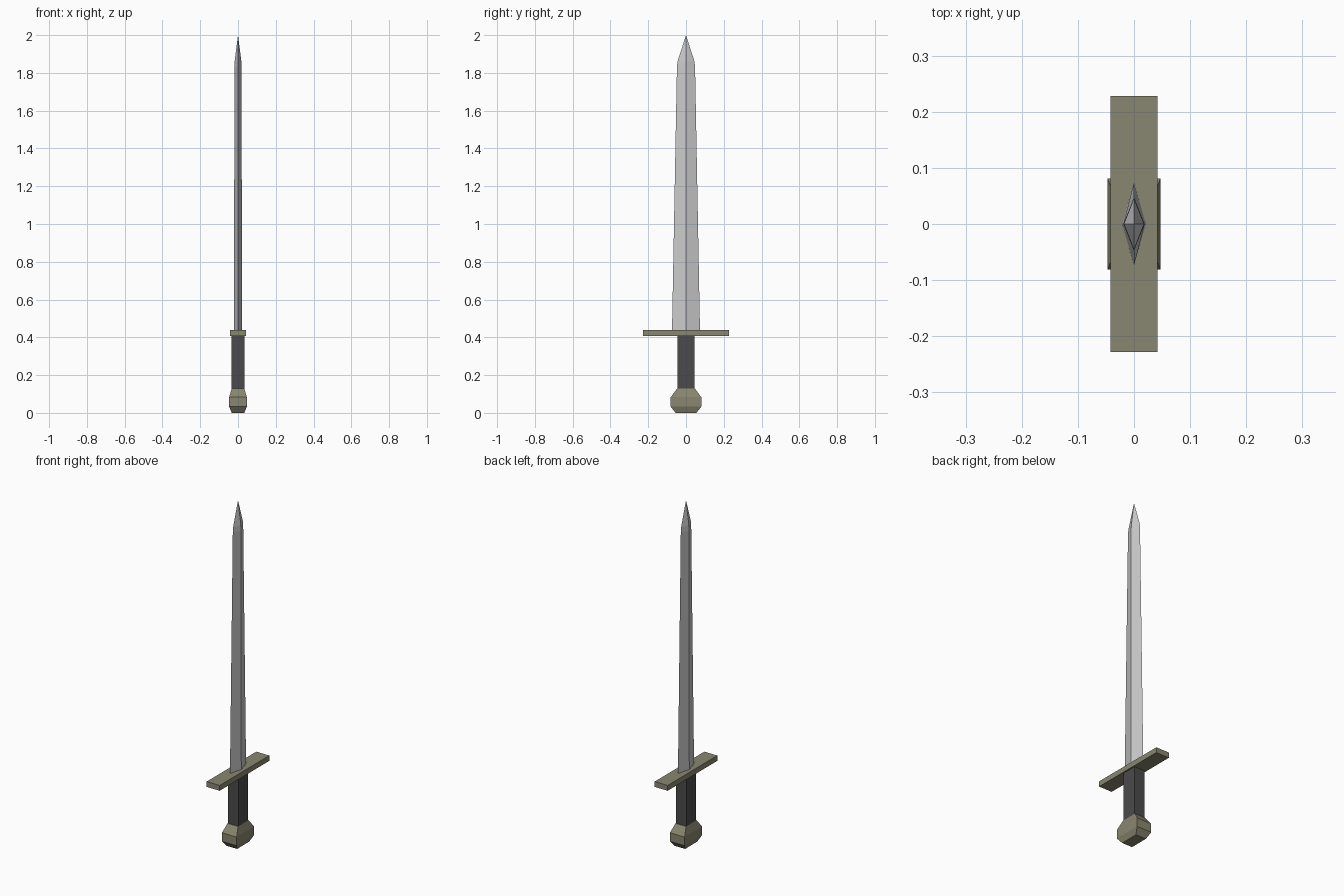
import bpy, bmesh

if "Cube" in bpy.data.objects:
    bpy.data.objects.remove(bpy.data.objects["Cube"])


def material(name, rgb):
    m = bpy.data.materials.new(name)
    m.diffuse_color = (*rgb, 1)
    m.use_nodes = True
    m.node_tree.nodes["Principled BSDF"].inputs["Base Color"].default_value = m.diffuse_color
    return m


def loft(name, sections, mat=None):
    """Flat-faced solid through stacked rings; a single-point ring makes a tip."""
    bm = bmesh.new()
    rings = [[bm.verts.new(p) for p in ring] for ring in sections]
    for a, b in zip(rings, rings[1:]):
        for i in range(len(a)):
            j = (i + 1) % len(a)
            top = [b[0]] if len(b) == 1 else [b[j], b[i]]
            bm.faces.new([a[i], a[j]] + top)
    for end in (rings[0], rings[-1]):
        if len(end) > 2:
            bm.faces.new(end)
    bmesh.ops.recalc_face_normals(bm, faces=bm.faces)
    mesh = bpy.data.meshes.new(name)
    bm.to_mesh(mesh)
    bm.free()
    obj = bpy.data.objects.new(name, mesh)
    bpy.context.collection.objects.link(obj)
    if mat:
        mesh.materials.append(mat)
    return obj


def rect(x, y, z):
    return [(-x, -y, z), (x, -y, z), (x, y, z), (-x, y, z)]


def diamond(x, y, z):
    return [(x, 0, z), (0, y, z), (-x, 0, z), (0, -y, z)]


bronze = material("dull_bronze", (0.25, 0.24, 0.16))
leather = material("dark_leather", (0.07, 0.07, 0.07))

# Pommel: rectangular block bevelled at both ends
loft("pommel", [rect(0.033, 0.055, 0), rect(0.047, 0.081, 0.033),
                rect(0.047, 0.081, 0.083), rect(0.034, 0.048, 0.128)], bronze)

# Grip
loft("grip", [rect(0.034, 0.045, 0.125), rect(0.034, 0.045, 0.407)], leather)

# Crossguard
loft("crossguard", [rect(0.042, 0.228, 0.407), rect(0.042, 0.228, 0.438)], bronze)

# Blade: tapering diamond section ending in a point
loft("blade", [diamond(0.021, 0.074, 0.436), diamond(0.019, 0.048, 1.83),
               diamond(0.018, 0.045, 1.86), [(0, 0, 2.0)]])
